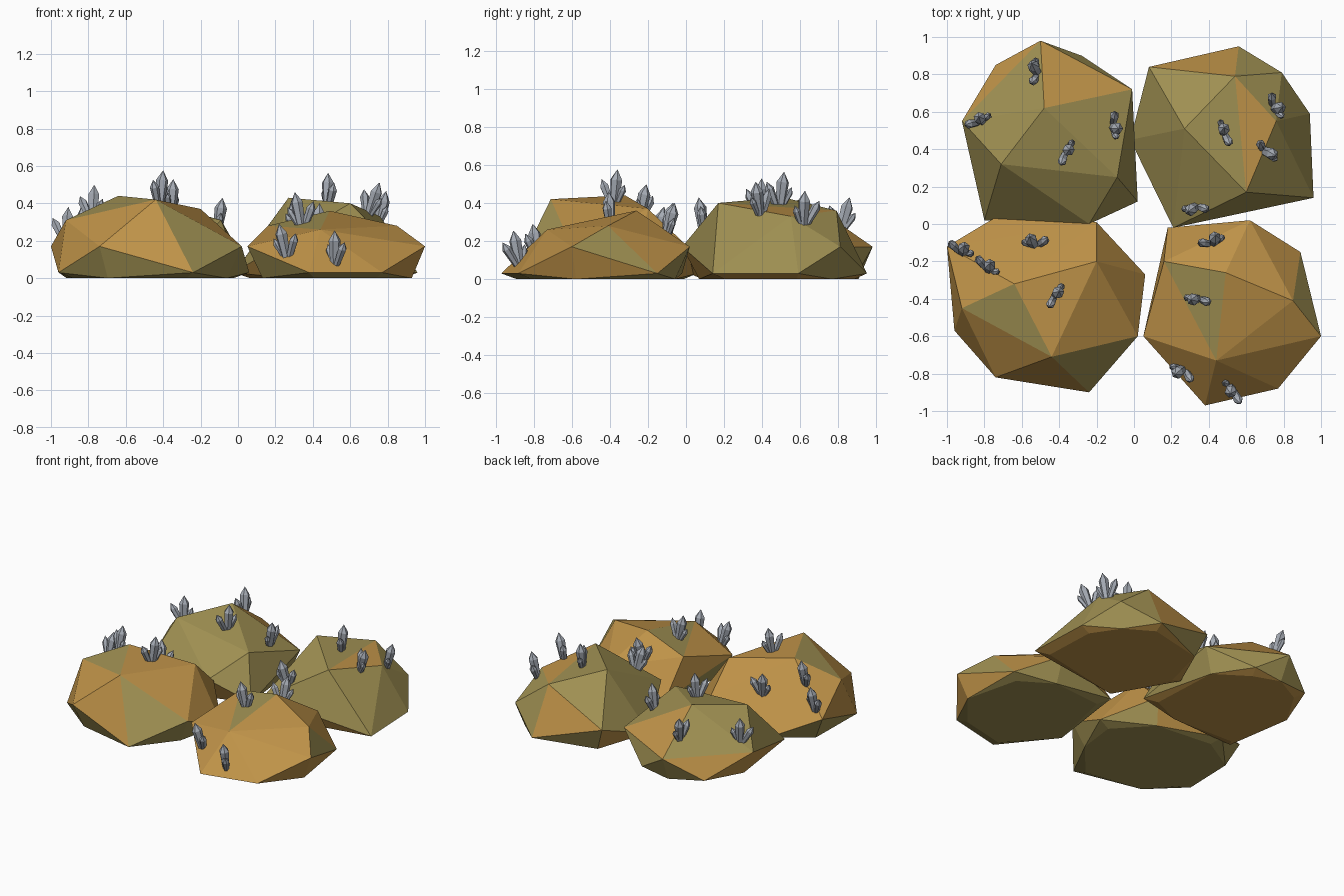
import bpy, bmesh, math, random
from mathutils import Vector
from mathutils.bvhtree import BVHTree

cube = bpy.data.objects.get("Cube")
if cube:
    bpy.data.objects.remove(cube, do_unlink=True)
random.seed(4)
DOWN = Vector((0, 0, -1))


def make_material(name, colour):
    mat = bpy.data.materials.new(name)
    mat.use_nodes = True
    mat.diffuse_color = (*colour, 1)
    shader = mat.node_tree.nodes["Principled BSDF"]
    shader.inputs["Base Color"].default_value = (*colour, 1)
    shader.inputs["Roughness"].default_value = 0.9
    return mat


OCHRE = make_material("ochre stone", (0.52, 0.29, 0.065))
OLIVE = make_material("olive stone", (0.35, 0.28, 0.085))
CRYSTAL = make_material("grey crystal", (0.38, 0.41, 0.46))


def make_object(name, bm, materials):
    bmesh.ops.recalc_face_normals(bm, faces=bm.faces)
    mesh = bpy.data.meshes.new(name)
    bm.to_mesh(mesh)
    bm.free()
    for mat in materials:
        mesh.materials.append(mat)
    obj = bpy.data.objects.new(name, mesh)
    bpy.context.collection.objects.link(obj)


def drop(tree, x, y):
    """Point, normal and face found straight below a plan position."""
    return tree.ray_cast(Vector((x, y, 2)), DOWN)[:3]


def build_boulder(name, crown, rim, materials, accents):
    """Faceted hull of a crown, a zigzag rim and a drawn-in flat base."""
    bm = bmesh.new()
    for point in crown:
        bm.verts.new(point)
    centre = sum((Vector(p) for p in rim), Vector((0, 0))) / len(rim)
    for i, point in enumerate(rim):
        bm.verts.new((*point, 0.17 if i % 2 else 0.03))
        bm.verts.new((*centre.lerp(Vector(point), 0.84), 0))
    hull = bmesh.ops.convex_hull(bm, input=bm.verts)
    spare = {v for v in hull["geom_interior"] + hull["geom_unused"]
             if isinstance(v, bmesh.types.BMVert)}
    bmesh.ops.delete(bm, geom=list(spare), context="VERTS")
    bmesh.ops.recalc_face_normals(bm, faces=bm.faces)
    bm.faces.ensure_lookup_table()
    tree = BVHTree.FromBMesh(bm)
    # Underside and chosen facets take the second stone colour
    for face in bm.faces:
        face.material_index = int(face.normal.z < -0.4)
    for x, y in accents:
        bm.faces[drop(tree, x, y)[2]].material_index = 1
    make_object(name, bm, materials)
    return tree


def add_crystal(bm, foot, axis, length, radius):
    """Six-sided shard, slightly flared, with a pointed tip."""
    turn = axis.to_track_quat("Z", "Y")
    spin = random.uniform(0, math.pi)
    low, high = [], []
    for ring, height, width in ((low, -0.15, 0.7), (high, 0.68, 1)):
        for i in range(6):
            a = spin + i * math.tau / 6
            local = Vector((math.cos(a) * radius * width,
                            math.sin(a) * radius * width, height * length))
            ring.append(bm.verts.new(foot + turn @ local))
    tip = bm.verts.new(foot + axis * length)
    bm.faces.new(low[::-1])
    for i in range(6):
        j = (i + 1) % 6
        bm.faces.new((low[i], low[j], high[j], high[i]))
        bm.faces.new((high[i], high[j], tip))


def build_crystals(name, tree, spots):
    """A tall shard and two smaller leaning ones at every spot."""
    bm = bmesh.new()
    for x, y in spots:
        foot, normal, _ = drop(tree, x, y)
        up = (normal * 0.5 - DOWN).normalized()
        angle = random.uniform(0, math.tau)
        side = Vector((math.cos(angle), math.sin(angle), 0))
        for lean, size in ((0.1, 1), (-0.45, 0.75), (0.5, 0.58)):
            axis = (up + side * lean).normalized()
            add_crystal(bm, foot + side * lean * 0.05, axis,
                        size * 0.17, size * 0.033)
    make_object(name, bm, [CRYSTAL])


def build_cluster(place, crown, rim, materials, accents, spots):
    tree = build_boulder(place + "_boulder", crown, rim, materials, accents)
    build_crystals(place + "_crystals", tree, spots)


# Olive boulders at the back
build_cluster(
    "back_right",
    crown=[(-.71, .32, .37), (-.48, .62, .42), (-.09, .25, .31)],
    rim=[(-.74, .85), (-.92, .55), (-.8, .02), (-.24, 0),
         (.02, .12), (-.01, .72), (-.28, .9), (-.5, .98)],
    materials=[OLIVE, OCHRE],
    accents=[(-.64, .86), (-.2, .8)],
    spots=[(-.52, .81), (-.82, .55), (-.11, .52), (-.36, .39)])
build_cluster(
    "back_left",
    crown=[(.27, .51, .43), (.6, .17, .4), (.54, .79, .36), (.76, .55, .33)],
    rim=[(.94, .59), (.79, .81), (.56, .95), (.08, .84),
         (-.02, .45), (.21, -.02), (.96, .14)],
    materials=[OLIVE, OCHRE],
    accents=[(.65, .5), (.4, .85)],
    spots=[(.75, .62), (.48, .49), (.7, .39), (.33, .09)])

# Ochre boulders at the front
build_cluster(
    "front_right",
    crown=[(-.92, -.45, .31), (-.64, -.32, .44),
           (-.44, -.71, .42), (-.2, -.2, .37)],
    rim=[(-.96, -.57), (-.74, -.82), (-.24, -.9), (.02, -.6),
         (.06, -.27), (-.2, .01), (-.7, .06), (-1, -.12)],
    materials=[OCHRE, OLIVE],
    accents=[(-.67, -.49), (-.15, -.74)],
    spots=[(-.92, -.15), (-.78, -.24), (-.53, -.11), (-.42, -.38)])
build_cluster(
    "front_left",
    crown=[(.49, -.26, .36), (.85, -.41, .28),
           (.16, -.2, .28), (.44, -.73, .26)],
    rim=[(.77, -.88), (1, -.6), (.89, -.15), (.62, .02),
         (.18, -.02), (.05, -.6), (.38, -.97)],
    materials=[OCHRE, OLIVE],
    accents=[(.4, -.45), (.9, -.32)],
    spots=[(.42, -.1), (.34, -.4), (.26, -.78), (.52, -.88)])
